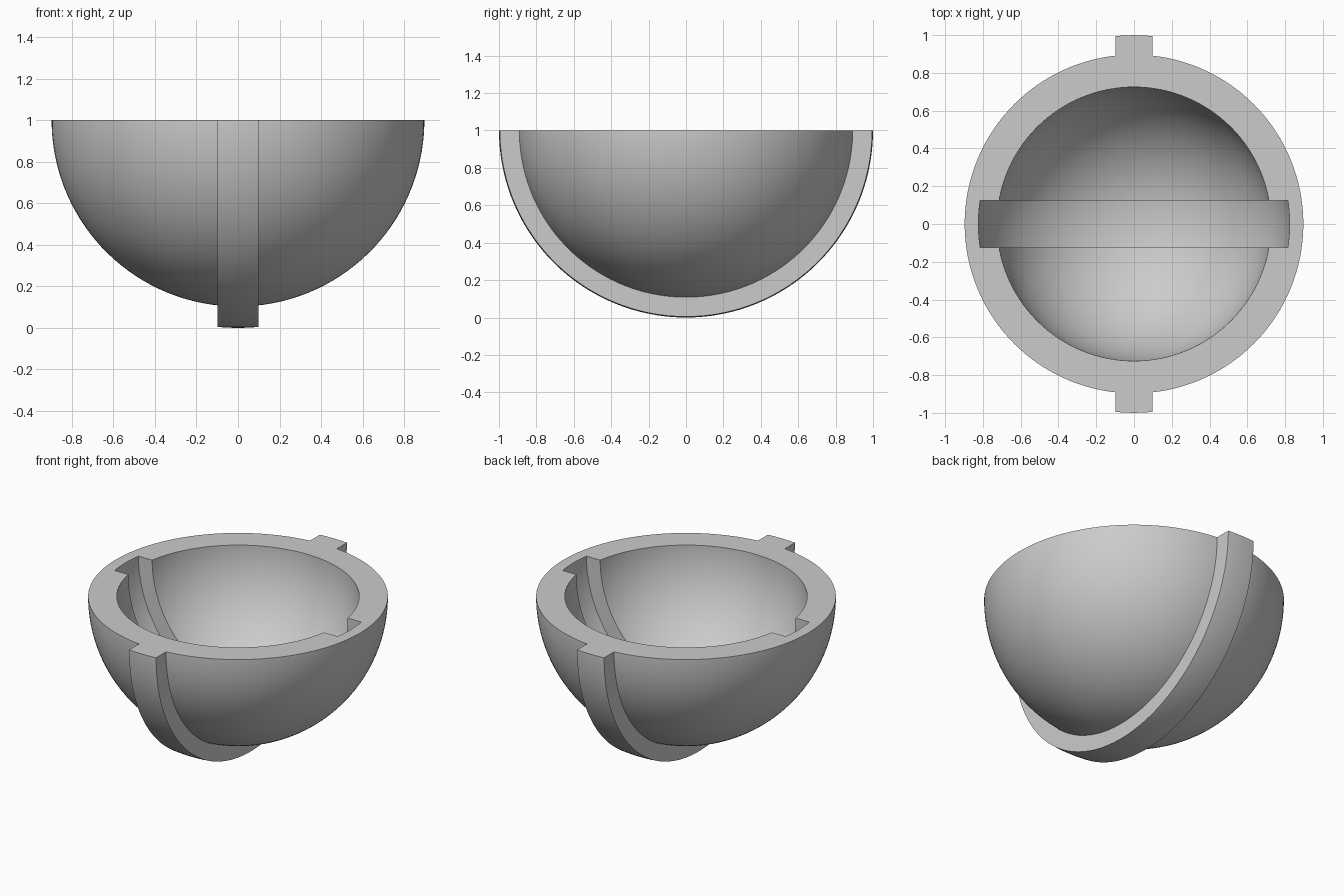
import bpy
import bmesh
import math
from mathutils import Matrix, Vector

if "Cube" in bpy.data.objects:
    bpy.data.objects.remove(bpy.data.objects["Cube"], do_unlink=True)

CENTRE = Vector((0, 0, 1))
OUTER, INNER = 0.897, 0.725
RIB_RADIUS, RIB_HALF = 1.0, 0.0985
GROOVE_RADIUS, GROOVE_HALF = 0.824, 0.124

grey = bpy.data.materials.new("plain grey")
grey.use_nodes = True
grey.diffuse_color = (0.6, 0.6, 0.6, 1)
grey.node_tree.nodes["Principled BSDF"].inputs["Base Color"].default_value = grey.diffuse_color


def make_object(name, bm):
    bmesh.ops.recalc_face_normals(bm, faces=bm.faces)
    mesh = bpy.data.meshes.new(name)
    bm.to_mesh(mesh)
    bm.free()
    mesh.materials.append(grey)
    obj = bpy.data.objects.new(name, mesh)
    bpy.context.collection.objects.link(obj)
    return obj


def ball(name, radius, axis=None, half=0):
    """Sphere around the rim centre, optionally sliced to a slab along an axis."""
    bm = bmesh.new()
    bmesh.ops.create_uvsphere(bm, u_segments=128, v_segments=65, radius=radius,
                              matrix=Matrix.Translation(CENTRE))
    if axis:
        for side in (1, -1):
            normal = Vector(axis) * side
            cut = bmesh.ops.bisect_plane(
                bm, geom=bm.verts[:] + bm.edges[:] + bm.faces[:],
                plane_co=CENTRE + normal * half, plane_no=normal, clear_outer=True)
            edges = [e for e in cut["geom_cut"] if isinstance(e, bmesh.types.BMEdge)]
            bmesh.ops.edgeloop_fill(bm, edges=edges)
    return make_object(name, bm)


def combine(target, tool, operation):
    tool.hide_render = True
    mod = target.modifiers.new(tool.name, "BOOLEAN")
    mod.operation = operation
    mod.solver = "EXACT"
    mod.object = tool
    bpy.context.view_layer.objects.active = target
    bpy.ops.object.modifier_apply(modifier=mod.name)
    bpy.data.objects.remove(tool, do_unlink=True)


# Outer bowl with the raised rib running front to back
bowl = ball("bowl", OUTER)
combine(bowl, ball("outer_rib", RIB_RADIUS, (1, 0, 0), RIB_HALF), "UNION")

# Hollow, with the groove running side to side
combine(bowl, ball("hollow", INNER), "DIFFERENCE")
combine(bowl, ball("inner_groove", GROOVE_RADIUS, (0, 1, 0), GROOVE_HALF), "DIFFERENCE")

# Flat rim
bm = bmesh.new()
bmesh.ops.create_cube(bm, size=3, matrix=Matrix.Translation((0, 0, 2.5)))
combine(bowl, make_object("rim_cut", bm), "DIFFERENCE")

# Smooth round surfaces, sharp corners
bpy.ops.object.select_all(action="DESELECT")
bowl.select_set(True)
bpy.context.view_layer.objects.active = bowl
bpy.ops.object.shade_smooth_by_angle(angle=math.radians(30))
